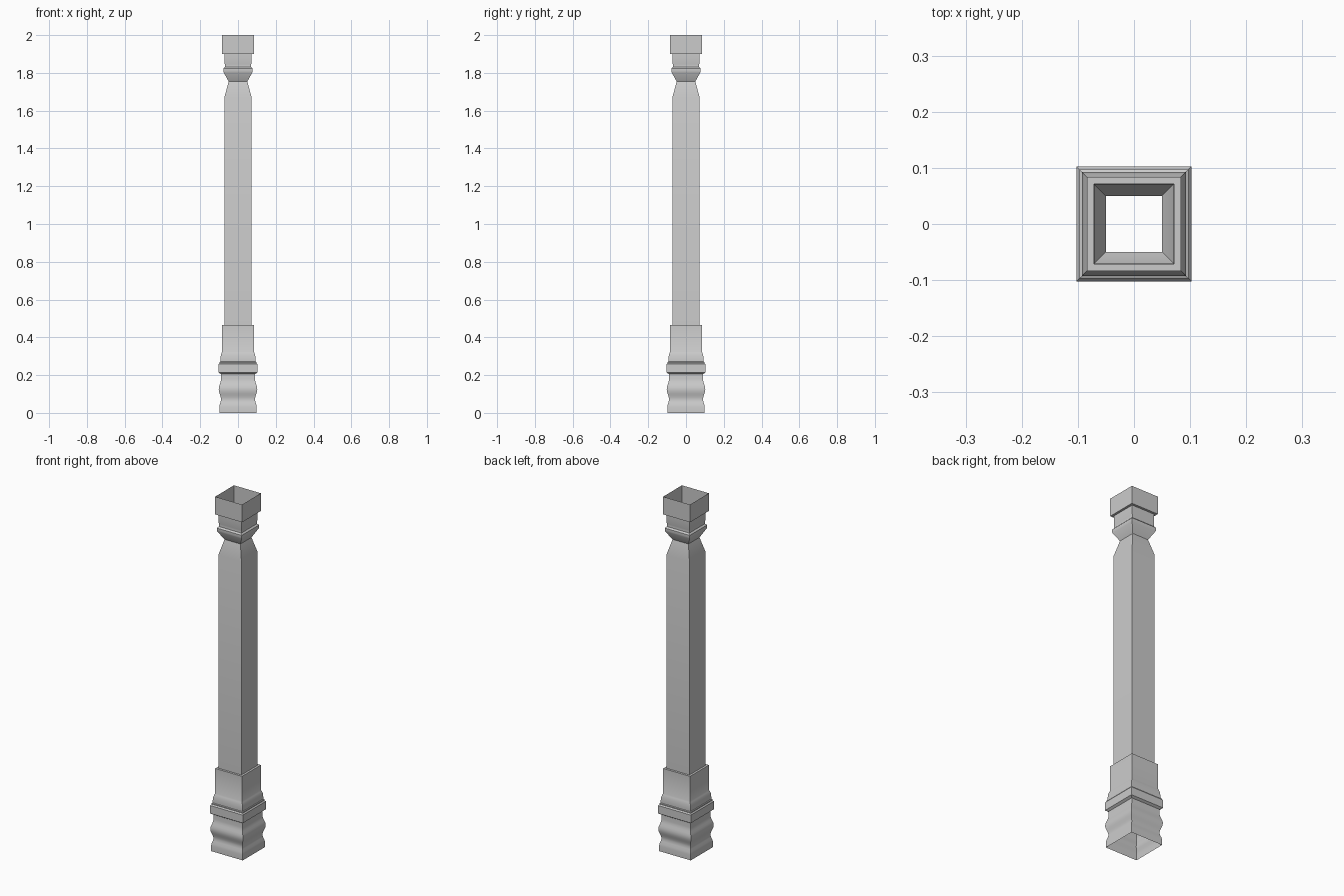
import bpy, bmesh, math

if "Cube" in bpy.data.objects:
    bpy.data.objects.remove(bpy.data.objects["Cube"])


def square_sweep(name, profile):
    """Open square shell from (half width, height) pairs."""
    bm = bmesh.new()
    rings = [[bm.verts.new((sx * r, sy * r, z))
              for sx, sy in ((-1, -1), (1, -1), (1, 1), (-1, 1))]
             for r, z in profile]
    for lo, hi in zip(rings, rings[1:]):
        for i in range(4):
            j = (i + 1) % 4
            bm.faces.new((lo[i], lo[j], hi[j], hi[i]))
    mesh = bpy.data.meshes.new(name)
    bm.to_mesh(mesh)
    bm.free()
    obj = bpy.data.objects.new(name, mesh)
    bpy.context.collection.objects.link(obj)
    bpy.context.view_layer.objects.active = obj
    obj.select_set(True)
    bpy.ops.object.shade_smooth_by_angle(angle=math.radians(30))
    obj.select_set(False)
    return obj


def ease(a, b, n=5):
    """S-curve between two profile points."""
    out = []
    for i in range(n + 1):
        t = i / n
        s = (1 - math.cos(math.pi * t)) / 2
        out.append((a[0] + (b[0] - a[0]) * s, a[1] + (b[1] - a[1]) * t))
    return out


# Base: foot, bulging moulding, square band, shoulder and plinth block
base = [(0.099, 0), (0.099, 0.03)]
base += ease((0.099, 0.03), (0.09, 0.07), 3)[1:]
base += ease((0.09, 0.07), (0.102, 0.125))[1:]
base += ease((0.102, 0.125), (0.09, 0.18))[1:]
base += [(0.09, 0.205), (0.1025, 0.213), (0.1025, 0.258), (0.097, 0.265),
         (0.097, 0.27), (0.093, 0.272)]
base += ease((0.093, 0.272), (0.084, 0.325), 4)[1:]
base[-4:] = [(0.093, 0.285), (0.091, 0.305), (0.087, 0.318), (0.084, 0.325)]
base += [(0.084, 0.465), (0.072, 0.465)]
square_sweep("base", base)

# Shaft with tapered neck
square_sweep("shaft", [(0.072, 0.465), (0.072, 1.67), (0.0495, 1.755)])

# Capital: flare, double bead, recessed collar and top block
square_sweep("capital", [(0.0495, 1.755), (0.076, 1.802), (0.078, 1.81),
                         (0.078, 1.822), (0.070, 1.83), (0.070, 1.838),
                         (0.070, 1.846), (0.071, 1.85), (0.071, 1.90),
                         (0.084, 1.90), (0.084, 2.0)])
